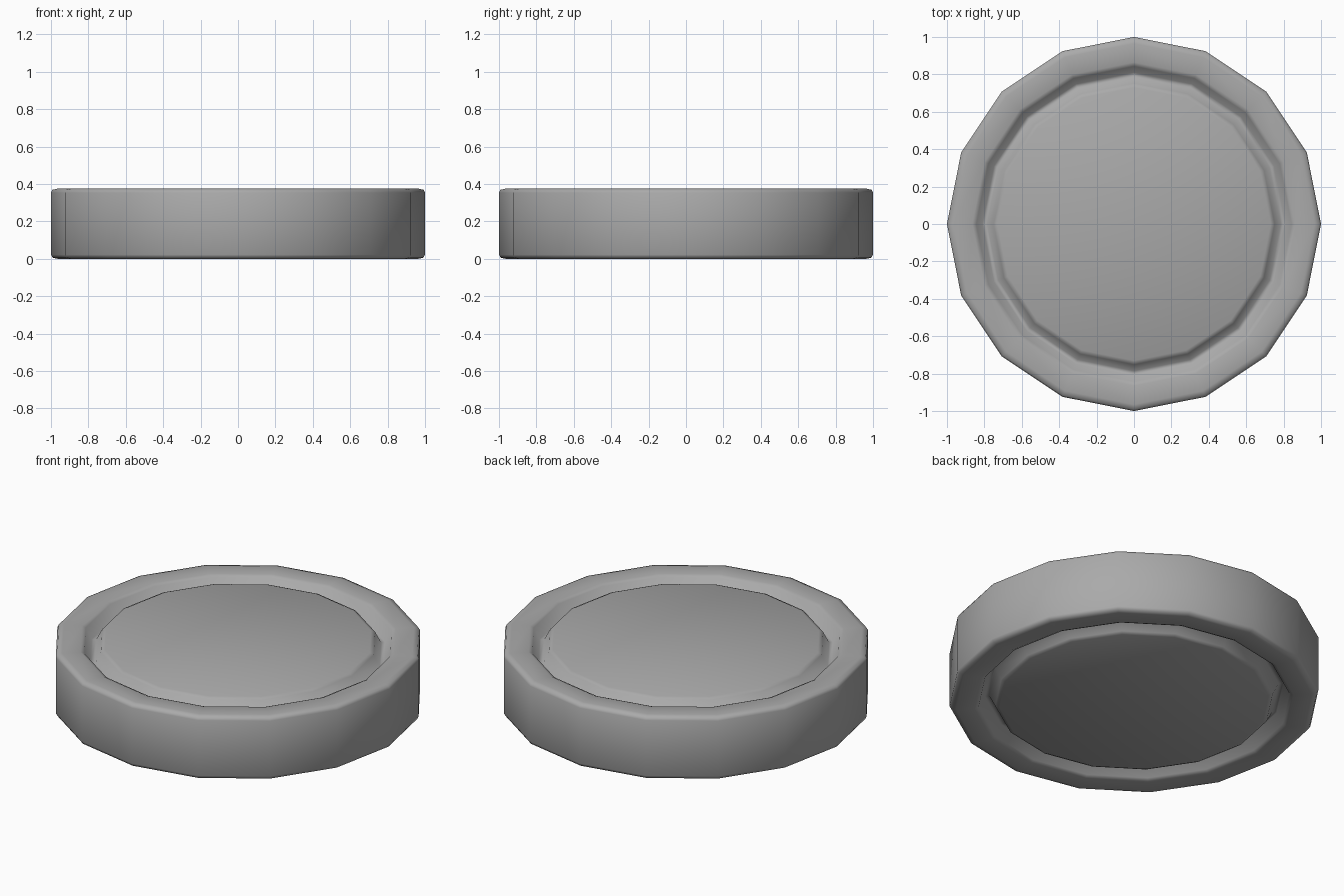
import bpy
import bmesh
from math import cos, sin, tau

default = bpy.data.objects.get("Cube")
if default:
    bpy.data.objects.remove(default, do_unlink=True)

SIDES = 16
HEIGHT = 0.375

# Single plain grey
grey = bpy.data.materials.new("plain grey")
grey.use_nodes = True
colour = (0.4, 0.4, 0.4, 1)
grey.diffuse_color = colour
grey.node_tree.nodes["Principled BSDF"].inputs["Base Color"].default_value = colour

# Half profile as (radius, depth below the face): raised centre, groove, rim, rounded edge
top = [(0.73, 0), (0.752, 0.01), (0.785, 0.075), (0.81, 0.075),
       (0.843, 0.01), (0.865, 0), (0.965, 0), (0.992, 0.006), (1.0, 0.022)]
profile = [(r, HEIGHT - d) for r, d in top] + [(r, d) for r, d in reversed(top)]

# Revolve the profile into rings, bridge them and cap both faces
bm = bmesh.new()
rings = [[bm.verts.new((r * cos(tau * i / SIDES), r * sin(tau * i / SIDES), z))
          for i in range(SIDES)] for r, z in profile]
for upper, lower in zip(rings, rings[1:]):
    for i in range(SIDES):
        j = (i + 1) % SIDES
        bm.faces.new((upper[i], lower[i], lower[j], upper[j]))
bm.faces.new(rings[0])
bm.faces.new(rings[-1][::-1])
bmesh.ops.recalc_face_normals(bm, faces=bm.faces)

# Smooth shading blends the groove and the rounded edges
for face in bm.faces:
    face.smooth = True

mesh = bpy.data.meshes.new("grooved_disc")
bm.to_mesh(mesh)
bm.free()
mesh.materials.append(grey)
disc = bpy.data.objects.new("grooved_disc", mesh)
bpy.context.collection.objects.link(disc)
